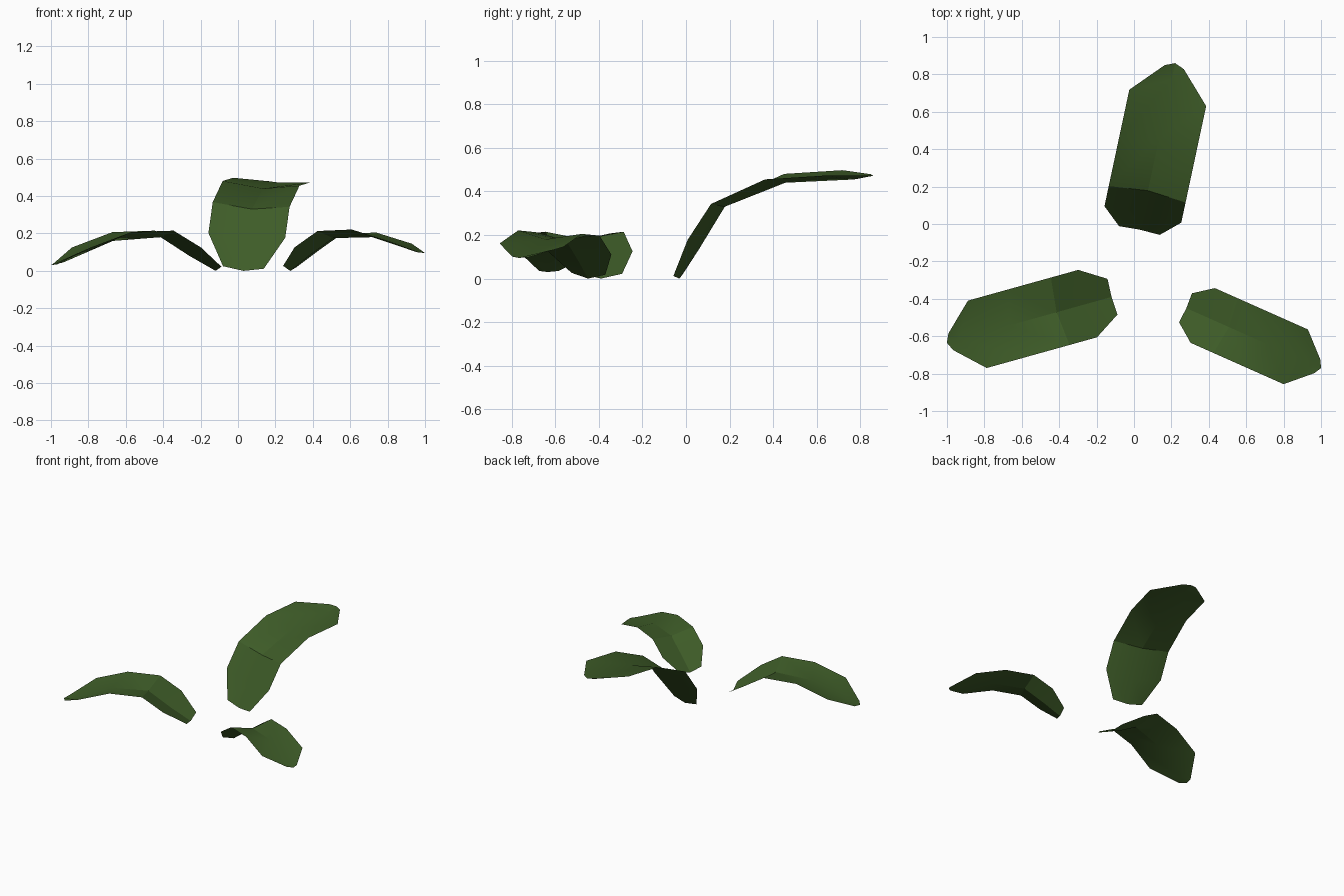
import bpy
import bmesh
import math
from mathutils import Vector

if "Cube" in bpy.data.objects:
    bpy.data.objects.remove(bpy.data.objects["Cube"], do_unlink=True)

# One leaf green for everything
green = bpy.data.materials.new("leaf_green")
green.use_nodes = True
colour = (0.048, 0.107, 0.021, 1)
green.diffuse_color = colour
shader = next(n for n in green.node_tree.nodes if n.type == "BSDF_PRINCIPLED")
shader.inputs["Base Color"].default_value = colour
shader.inputs["Roughness"].default_value = 0.8

# Shared outline: width of each row, and how far its edges sweep back
WIDTHS = (0.53, 1, 1, 1, 1, 0.25)
SWEEP = (0.005, 0.012, 0.02, 0.05, 0.1, 0.022)


def make_leaf(name, base, tip, half_width, tilt, rows):
    """Folded leaf; rows give spine distance, spine height and edge lift."""
    base, tip = Vector((*base, 0)), Vector((*tip, 0))
    ahead = (tip - base).normalized()
    side = Vector((ahead.y, -ahead.x, tilt)) * half_width
    bm = bmesh.new()
    strips = []
    for (distance, height, lift), width, sweep in zip(rows, WIDTHS, SWEEP):
        spine = base + ahead * distance + Vector((0, 0, height))
        fold = Vector((0, 0, lift)) - ahead * sweep
        points = (spine - side * width + fold, spine,
                  spine + side * width + fold)
        strips.append([bm.verts.new(p) for p in points])
    for near, far in zip(strips, strips[1:]):
        for i in range(2):
            bm.faces.new((near[i], near[i + 1], far[i + 1], far[i]))
    bmesh.ops.recalc_face_normals(bm, faces=bm.faces)
    if sum(f.normal.z for f in bm.faces) < 0:
        bmesh.ops.reverse_faces(bm, faces=bm.faces)
    mesh = bpy.data.meshes.new(name)
    bm.to_mesh(mesh)
    bm.free()
    mesh.materials.append(green)
    leaf = bpy.data.objects.new(name, mesh)
    bpy.context.collection.objects.link(leaf)
    bpy.ops.object.select_all(action="DESELECT")
    leaf.select_set(True)
    bpy.context.view_layer.objects.active = leaf
    bpy.ops.object.shade_smooth_by_angle(angle=math.radians(20))


# Tall leaf rising to the back
make_leaf("back_leaf", (0.03, -0.03), (0.22, 0.86), 0.21, -0.06, (
    (0, 0, 0.018), (0.095, 0.14, 0.05), (0.213, 0.33, 0.025),
    (0.497, 0.44, 0.028), (0.82, 0.455, 0.03), (0.91, 0.472, 0.004)))

# Low arched leaf on the right
make_leaf("right_leaf", (-0.12, -0.39), (-1, -0.635), 0.187, 0, (
    (0, 0, 0.022), (0.145, 0.08, 0.045), (0.305, 0.18, 0.035),
    (0.57, 0.16, 0.047), (0.845, 0.045, 0.08), (0.914, 0.03, 0.005)))

# Shorter arched leaf on the left
make_leaf("left_leaf", (0.28, -0.45), (1, -0.77), 0.16, 0.05, (
    (0, 0, 0.022), (0.108, 0.08, 0.038), (0.25, 0.175, 0.03),
    (0.48, 0.18, 0.033), (0.74, 0.1, 0.053), (0.788, 0.095, 0.004)))
